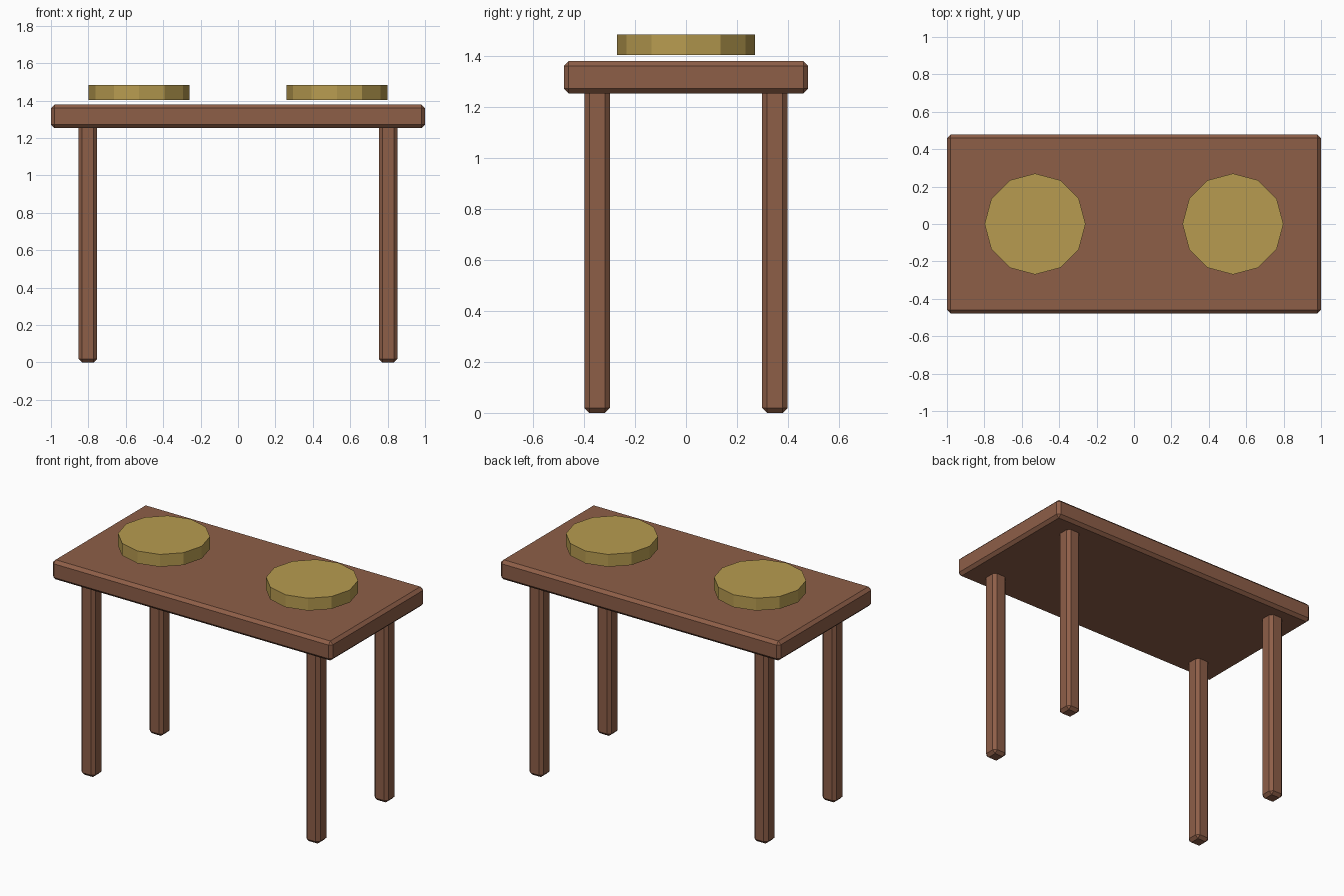
import bpy

if "Cube" in bpy.data.objects:
    bpy.data.objects.remove(bpy.data.objects["Cube"])

BEVEL = 0.019


def material(name, rgb):
    mat = bpy.data.materials.new(name)
    mat.diffuse_color = (*rgb, 1.0)
    mat.use_nodes = True
    mat.node_tree.nodes["Principled BSDF"].inputs["Base Color"].default_value = mat.diffuse_color
    return mat


wood = material("brown_wood", (0.27, 0.113, 0.064))
gold = material("dull_gold", (0.475, 0.33, 0.08))


def bevelled_box(name, center, size):
    bpy.ops.mesh.primitive_cube_add(size=1, location=center)
    ob = bpy.context.object
    ob.name = name
    ob.scale = size
    bpy.ops.object.transform_apply(location=False, rotation=False, scale=True)
    mod = ob.modifiers.new("chamfer", 'BEVEL')
    mod.width = BEVEL
    mod.segments = 1
    ob.data.materials.append(wood)


# Table top
bevelled_box("table_top", (0, 0, 1.315), (2.0, 0.957, 0.126))

# Four legs, ends tucked into the top
for sx, side in ((-1, "left"), (1, "right")):
    for sy, end in ((-1, "front"), (1, "back")):
        bevelled_box(f"{end}_{side}_leg", (sx * 0.803, sy * 0.348, 0.64),
                     (0.1, 0.1, 1.28))

# Two twelve-sided plates hovering just above the top
for sx, side in ((-1, "left"), (1, "right")):
    bpy.ops.mesh.primitive_cylinder_add(vertices=12, radius=0.27, depth=0.08,
                                        location=(sx * 0.529, 0, 1.443))
    bpy.context.object.name = f"{side}_plate"
    bpy.context.object.data.materials.append(gold)
